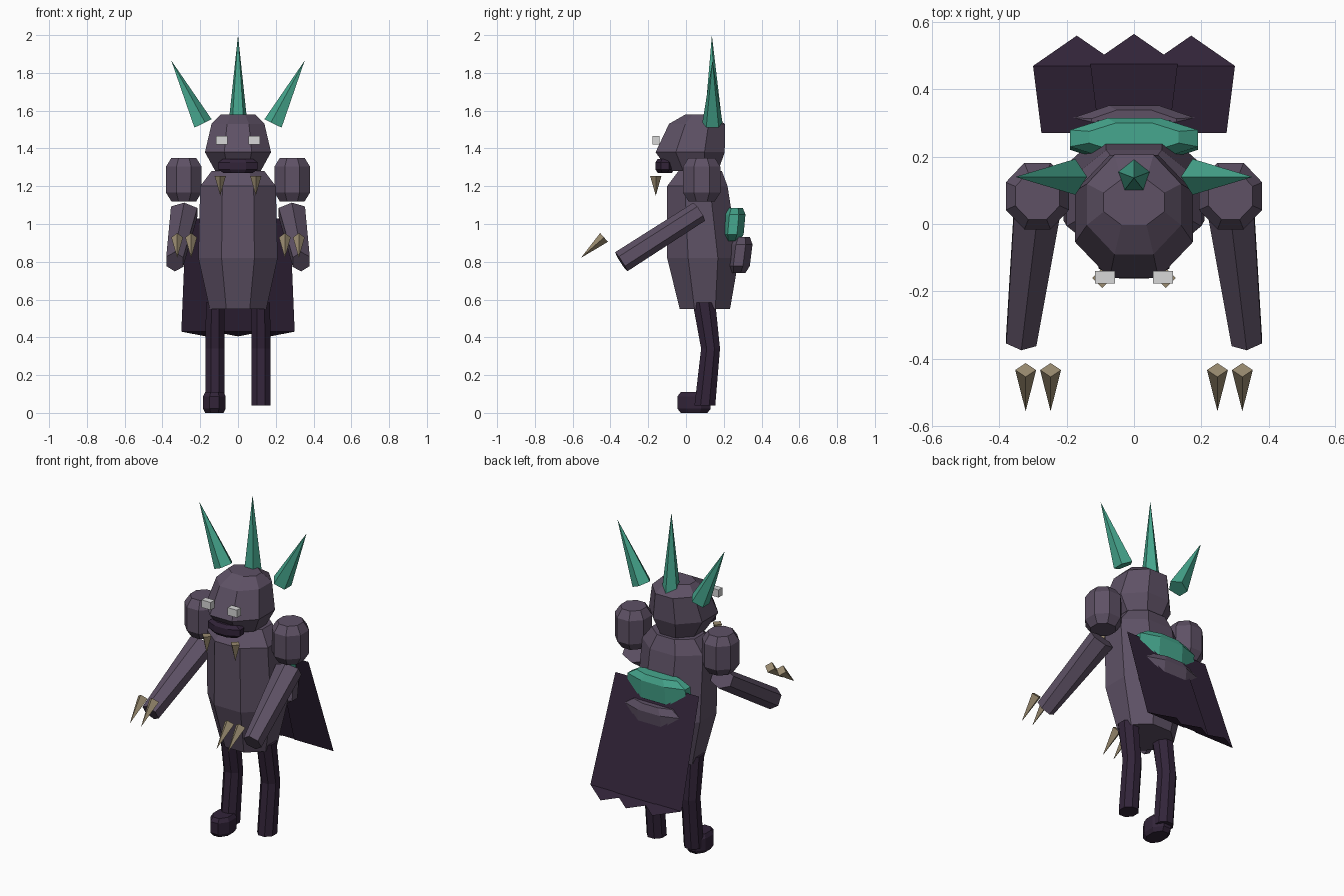
import bpy, bmesh
from math import cos, sin, pi, tau
from mathutils import Vector

cube = bpy.data.objects.get("Cube")
if cube:
    bpy.data.objects.remove(cube, do_unlink=True)


def material(name, rgb):
    # 8-bit sRGB to linear
    col = [((c / 255 + 0.055) / 1.055) ** 2.4 for c in rgb] + [1]
    m = bpy.data.materials.new(name)
    m.use_nodes = True
    m.diffuse_color = col
    bsdf = next(n for n in m.node_tree.nodes if n.type == 'BSDF_PRINCIPLED')
    bsdf.inputs['Base Color'].default_value = col
    return m


PURPLE = material("dusty purple", (94, 81, 101))
DARK = material("dark plum", (50, 36, 57))
GREEN = material("jade green", (70, 167, 142))
BONE = material("bone tan", (154, 139, 112))
WHITE = material("eye white", (215, 215, 215))


def finish(name, bm, mat):
    me = bpy.data.meshes.new(name)
    bm.to_mesh(me)
    bm.free()
    me.materials.append(mat)
    ob = bpy.data.objects.new(name, me)
    bpy.context.collection.objects.link(ob)
    return ob


def ngon(n, turn):
    """Polygon stretched to fill the square from -1 to 1."""
    pts = [(cos(tau * i / n + turn), sin(tau * i / n + turn)) for i in range(n)]
    mx, my = max(p[0] for p in pts), max(p[1] for p in pts)
    return [(x / mx, y / my) for x, y in pts]


def loft(name, rings, mat, sides=8, u=Vector((1, 0, 0)), v=Vector((0, 1, 0))):
    """Skin rings of (centre, half width, half depth) and cap both ends."""
    bm = bmesh.new()
    loops = [[bm.verts.new(Vector(c) + u * x * hx + v * y * hy)
              for x, y in ngon(sides, pi / sides)] for c, hx, hy in rings]
    for a, b in zip(loops, loops[1:]):
        for i in range(sides):
            j = (i + 1) % sides
            bm.faces.new((a[i], a[j], b[j], b[i]))
    bm.faces.new(loops[0])
    bm.faces.new(loops[-1])
    bmesh.ops.recalc_face_normals(bm, faces=bm.faces)
    return finish(name, bm, mat)


def block(name, c, half, mat, lean=0, shrink=0.7, flat=0.6):
    """Eight-sided block with chamfered ends, leaning in y."""
    rings = []
    for t, s in ((-1, shrink), (-flat, 1), (flat, 1), (1, shrink)):
        rings.append(((c[0], c[1] + lean * t, c[2] + half[2] * t),
                      half[0] * s, half[1] * s))
    return loft(name, rings, mat)


def spike(name, base, tip, radius, sides, mat):
    base, tip = Vector(base), Vector(tip)
    bm = bmesh.new()
    bmesh.ops.create_cone(bm, cap_ends=True, segments=sides, radius1=radius,
                          radius2=0, depth=(tip - base).length)
    bmesh.ops.remove_doubles(bm, verts=bm.verts, dist=1e-5)
    ob = finish(name, bm, mat)
    ob.location = (base + tip) / 2
    ob.rotation_mode = 'QUATERNION'
    ob.rotation_quaternion = (tip - base).to_track_quat('Z', 'Y')
    return ob


# Torso and head
loft("torso", [((0, .10, .55), .15, .133), ((0, .09, .82), .21, .19),
               ((0, .06, 1.20), .20, .16), ((0, .075, 1.28), .14, .115)], PURPLE)
loft("head", [((0, .04, 1.28), .12, .13), ((0, .022, 1.38), .175, .183),
              ((0, .058, 1.53), .14, .148), ((0, .065, 1.58), .09, .068)], PURPLE)
block("jaw", (0, -.112, 1.308), (.105, .05, .037), DARK, shrink=.75, flat=.5)
spike("center_horn", (0, .14, 1.50), (0, .137, 2.0), .056, 5, GREEN)

# Packs on the back
block("upper_pack", (0, .25, .998), (.19, .06, .088), GREEN, lean=.008)
block("lower_pack", (0, .283, .835), (.18, .062, .095), PURPLE, lean=.012)

for side, s in (("left", 1), ("right", -1)):
    # Face details
    bm = bmesh.new()
    bmesh.ops.create_cube(bm, size=1)
    bmesh.ops.scale(bm, vec=(.06, .037, .045), verts=bm.verts)
    bmesh.ops.translate(bm, vec=(s * .086, -.158, 1.443), verts=bm.verts)
    finish(side + "_eye", bm, WHITE)
    spike(side + "_tusk", (s * .094, -.16, 1.255), (s * .094, -.16, 1.15), .03, 4, BONE)
    spike(side + "_horn", (s * .19, .14, 1.53), (s * .353, .14, 1.865), .056, 5, GREEN)

    # Shoulder and arm
    block(side + "_shoulder", (s * .287, .083, 1.235), (.094, .099, .115), PURPLE)
    top, end = Vector((s * .285, .07, 1.065)), Vector((s * .335, -.343, .80))
    d = (end - top).normalized()
    u = Vector((1, 0, 0))
    u = (u - d * d.dot(u)).normalized()
    loft(side + "_arm", [(top, .07, .057), (end, .045, .06)], PURPLE, 6, u, d.cross(u))
    for place, x in (("inner", .248), ("outer", .322)):
        spike(f"{side}_{place}_claw", (s * x, -.434, .929), (s * x, -.557, .82),
              .031, 4, BONE)

    # Leg
    loft(side + "_leg", [((s * .122, .10, .04), .05, .055),
                         ((s * .122, .13, .34), .05, .05),
                         ((s * .12, .095, .585), .05, .06)], DARK)

# Only the right leg has a foot
block("right_foot", (-.125, .043, .055), (.06, .088, .055), DARK, shrink=.8)

# Cape of three folded sheets
for name, x, lift in (("left", .17, 0), ("center", 0, .005), ("right", -.17, 0)):
    bm = bmesh.new()
    a, b, c, e, f = [bm.verts.new((x + dx, y + lift, z)) for dx, y, z in (
        (-.105, .27, 1.03), (.105, .27, 1.03), (.13, .47, .43),
        (0, .56, .405), (-.13, .47, .43))]
    bm.faces.new((b, a, f, c))
    bm.faces.new((c, f, e))
    finish(name + "_cape_panel", bm, DARK)
